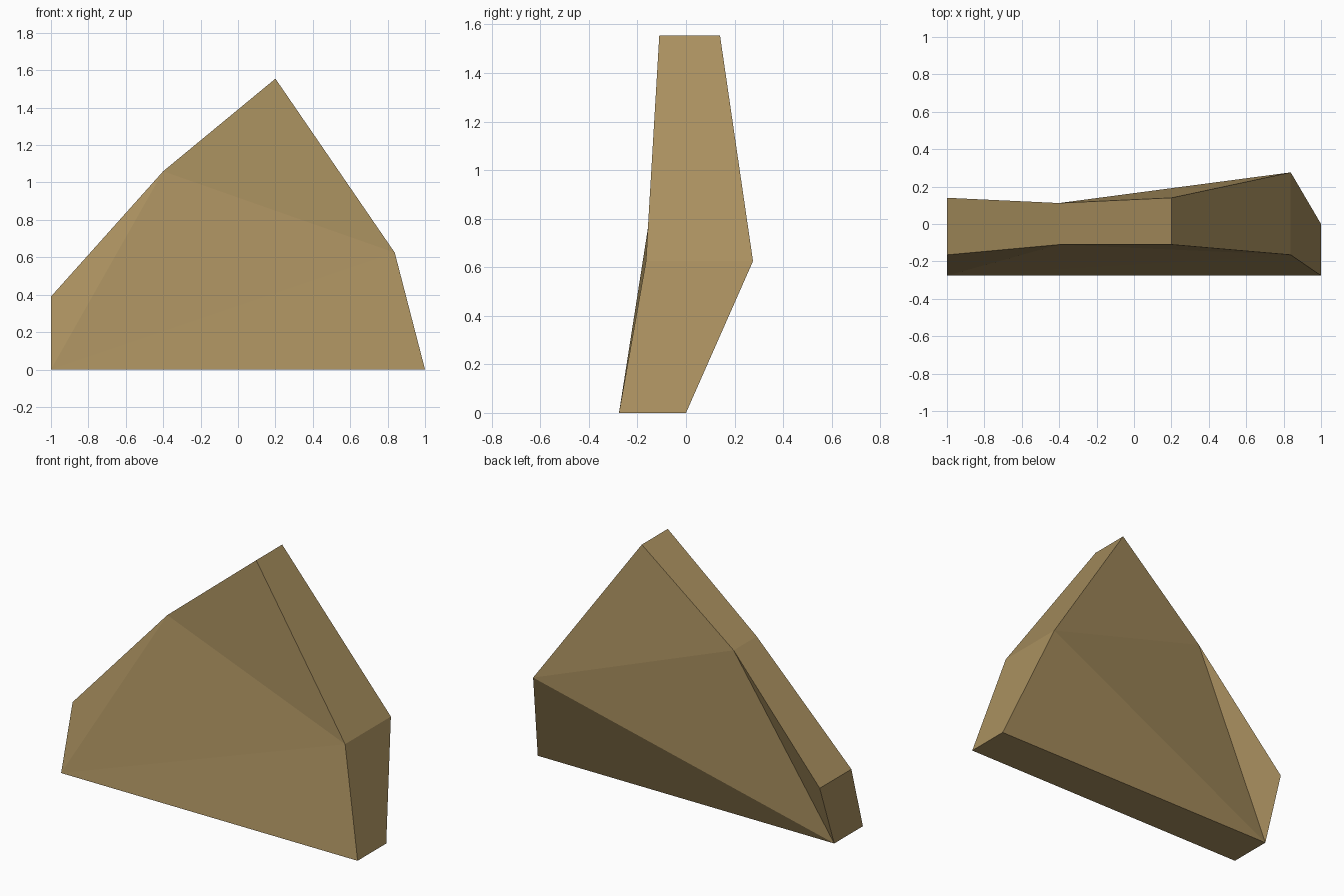
import bpy

if "Cube" in bpy.data.objects:
    bpy.data.objects.remove(bpy.data.objects["Cube"])

# Outline in x/z, with the front and back depth of each corner
profile = [  # x, z, front y, back y
    (-1.0, 0.0, -0.276, 0.0),
    (-1.0, 0.39, -0.165, 0.14),
    (-0.40, 1.06, -0.11, 0.112),
    (0.20, 1.555, -0.11, 0.14),
    (0.838, 0.625, -0.165, 0.276),
    (1.0, 0.0, -0.276, 0.0),
]
n = len(profile)
verts = [(x, f, z) for x, z, f, b in profile] + [(x, b, z) for x, z, f, b in profile]

# Faceted front and back share one triangle pattern; the rim is quads
tris = [(0, 2, 1), (0, 4, 2), (2, 4, 3), (0, 5, 4)]
faces = tris + [tuple(i + n for i in reversed(t)) for t in tris]
for i in range(n):
    j = (i + 1) % n
    faces.append((i, j, j + n, i + n))

mesh = bpy.data.meshes.new("rock_slab")
mesh.from_pydata(verts, [], faces)
mesh.validate()
rock = bpy.data.objects.new("rock_slab", mesh)
bpy.context.collection.objects.link(rock)

# Single sandy brown colour
mat = bpy.data.materials.new("sandy_brown")
mat.diffuse_color = (0.40, 0.28, 0.115, 1)
mat.use_nodes = True
mat.node_tree.nodes["Principled BSDF"].inputs["Base Color"].default_value = mat.diffuse_color
mesh.materials.append(mat)
